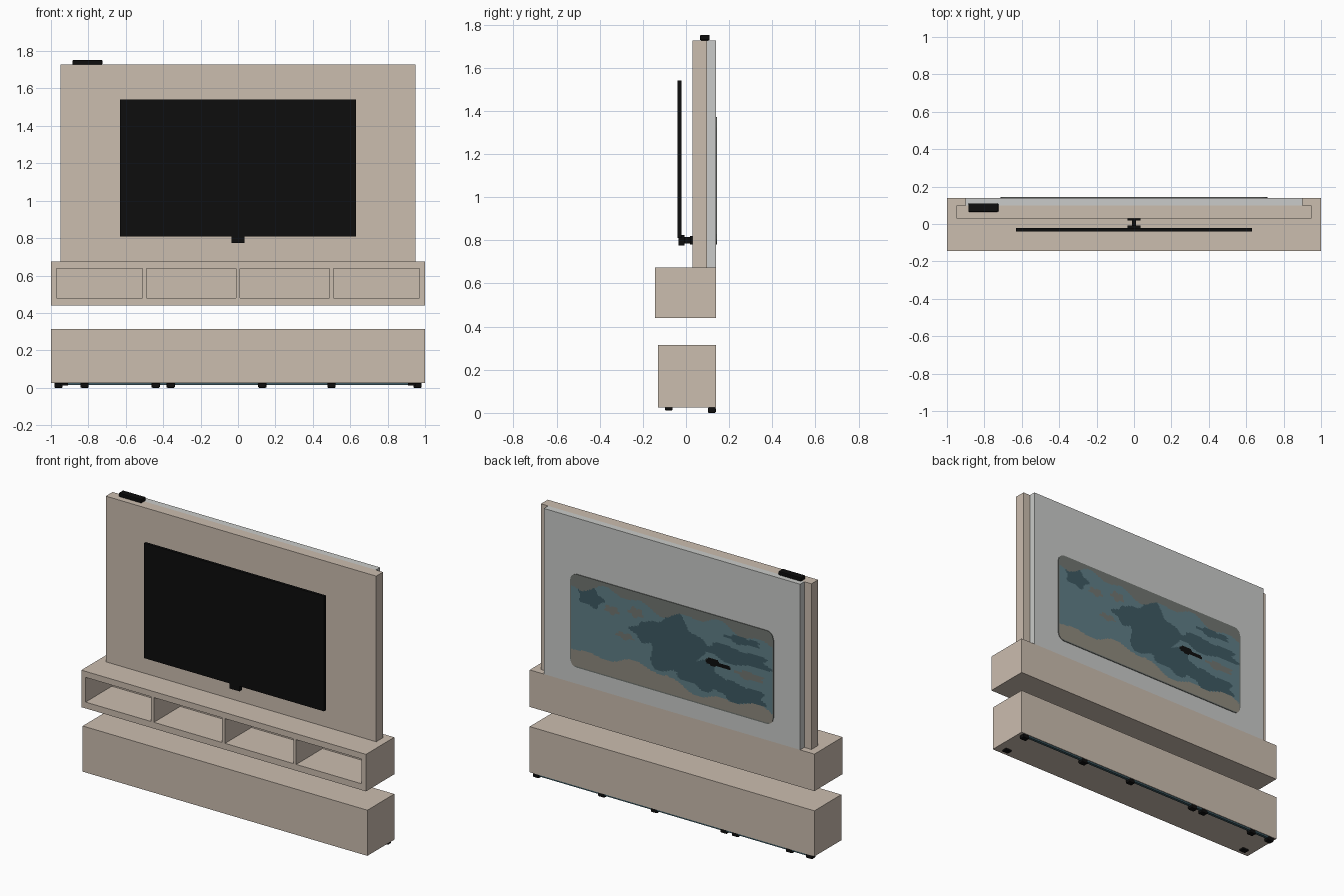
import bpy, bmesh, math
from mathutils import Matrix, Vector

if "Cube" in bpy.data.objects:
    bpy.data.objects.remove(bpy.data.objects["Cube"])


def mat(name, r, g, b):
    m = bpy.data.materials.new(name)
    m.diffuse_color = (r, g, b, 1)
    m.use_nodes = True
    m.node_tree.nodes["Principled BSDF"].inputs["Base Color"].default_value = m.diffuse_color
    return m


TAN = mat("beige_laminate", 0.60, 0.51, 0.43)
GREY = mat("pale_grey", 0.59, 0.60, 0.585)
BLACK = mat("black", 0.004, 0.004, 0.004)
TEAL = mat("teal", 0.117, 0.212, 0.242)
DEEP = mat("deep_teal", 0.048, 0.102, 0.125)
SAND = mat("grey_sand", 0.279, 0.258, 0.212)
OLIVE = mat("olive_grey", 0.165, 0.18, 0.165)


def add_box(bm, x0, x1, y0, y1, z0, z1):
    c = Vector(((x0 + x1) / 2, (y0 + y1) / 2, (z0 + z1) / 2))
    bmesh.ops.create_cube(bm, size=1, matrix=Matrix.Translation(c) @
                          Matrix.Diagonal((x1 - x0, y1 - y0, z1 - z0, 1)))


def finish(name, bm, *mats):
    me = bpy.data.meshes.new(name)
    bm.to_mesh(me)
    bm.free()
    ob = bpy.data.objects.new(name, me)
    for m in mats:
        me.materials.append(m)
    bpy.context.collection.objects.link(ob)
    return ob


def boxes(name, m, *dims, bevel=0):
    bm = bmesh.new()
    for d in dims:
        add_box(bm, *d)
    ob = finish(name, bm, m)
    if bevel:
        b = ob.modifiers.new("bevel", "BEVEL")
        b.width, b.segments = bevel, 2
    return ob


# Floor cabinet
boxes("lower_cabinet", TAN, (-1, 1, -0.13, 0.14, 0.025, 0.315))
boxes("rear_skid", DEEP, (-0.98, 0.98, 0.118, 0.136, 0.014, 0.025))

# Small feet under the cabinet
back_feet = [(x, 0.12, 0.0) for x in (-0.96, -0.82, -0.44, -0.36, 0.13, 0.5, 0.96)]
front_feet = [(x, -0.08, 0.012) for x in (-0.93, 0.93)]
boxes("feet", BLACK, *[(x - 0.022, x + 0.022, y - 0.018, y + 0.018, z, 0.025)
                       for x, y, z in back_feet + front_feet], bevel=0.004)

# Floating shelf with four open compartments
shelf = boxes("floating_shelf", TAN, (-1, 1, -0.144, 0.14, 0.44, 0.675))
cutter = boxes("compartment_cutter", TAN, *[
    (x0, x1, -0.2, 0.12, 0.48, 0.637)
    for x0, x1 in ((-0.97, -0.51), (-0.49, -0.01), (0.01, 0.49), (0.51, 0.97))])
cutter.hide_render = True
cutter.display_type = "WIRE"
cut = shelf.modifiers.new("compartments", "BOOLEAN")
cut.operation, cut.object, cut.solver = "DIFFERENCE", cutter, "EXACT"

# Wall panels
boxes("front_wall_panel", TAN, (-0.95, 0.95, 0.03, 0.098, 0.675, 1.727))
boxes("rear_wall_panel", GREY, (-0.90, 0.90, 0.098, 0.14, 0.675, 1.727))

# Television and its bracket
boxes("screen", BLACK, (-0.632, 0.632, -0.04, -0.022, 0.81, 1.54))
boxes("screen_bracket", BLACK,
      (-0.035, 0.035, -0.035, -0.008, 0.775, 0.825),
      (-0.012, 0.012, -0.008, 0.018, 0.785, 0.815),
      (-0.035, 0.035, 0.018, 0.03, 0.78, 0.82))

# Box on top of the panel
boxes("top_box", BLACK, (-0.885, -0.725, 0.065, 0.11, 1.727, 1.752), bevel=0.005)

# Painted aquarium scene on the back, rounded rectangle
HW, Z0, Z1, R = 0.715, 0.78, 1.372, 0.05
NX, NZ = 180, 74
BLOBS = [  # x, z, half width, half height
    (0.57, 1.25, 0.085, 0.055), (-0.02, 1.10, 0.20, 0.19), (0.16, 1.13, 0.12, 0.06),
    (-0.45, 1.15, 0.24, 0.05), (-0.48, 0.92, 0.18, 0.06), (-0.2, 0.97, 0.16, 0.09),
    (-0.5, 1.26, 0.12, 0.025)]
ISLES = [(0.42, 1.21, 0.05, 0.025), (0.25, 1.24, 0.05, 0.03),
         (0.33, 1.07, 0.06, 0.02), (-0.55, 1.05, 0.10, 0.025)]
FISH = [(-0.29, 1.07, 0.05, 0.024), (-0.37, 1.062, 0.045, 0.014)]


def inside(x, z, shapes, wobble=0.0):
    for cx, cz, a, b in shapes:
        u, v = (x - cx) / a, (z - cz) / b
        if math.hypot(u, v) < 1 + wobble * math.sin(5 * math.atan2(v, u) + 9 * cx):
            return True
    return False


def scene_colour(x, z):
    top = 0.065 + 0.025 * math.sin(9 * x + 1) + 0.02 * math.sin(23 * x)
    low = 0.10 + 0.06 * x + 0.03 * math.sin(8 * x) + 0.015 * math.sin(21 * x + 2)
    if inside(x, z, FISH):
        return 4
    if z > Z1 - top or min(HW - abs(x), z - Z0) < 0.008:
        return 3
    if z < Z0 + low:
        return 2
    if inside(x, z, BLOBS, 0.18):
        return 1
    return 3 if inside(x, z, ISLES, 0.2) else 0


bm = bmesh.new()
grid = []
for i in range(NX + 1):
    x = HW * math.sin(math.pi / 2 * (2 * i / NX - 1)) if i in (0, NX) else HW * (2 * i / NX - 1)
    d = max(0, R - (HW - abs(x)))
    trim = R - math.sqrt(max(0, R * R - d * d))
    lo, hi = Z0 + trim, Z1 - trim
    grid.append([bm.verts.new((x, 0.144, lo + (hi - lo) * j / NZ)) for j in range(NZ + 1)])
for i in range(NX):
    for j in range(NZ):
        f = bm.faces.new((grid[i][j], grid[i][j + 1], grid[i + 1][j + 1], grid[i + 1][j]))
        c = f.calc_center_median()
        f.material_index = scene_colour(c.x, c.z)
# thin rim joining the plate to the panel
rim = [e for e in bm.edges if e.is_boundary]
ext = bmesh.ops.extrude_edge_only(bm, edges=rim)["geom"]
for v in ext:
    if isinstance(v, bmesh.types.BMVert):
        v.co.y = 0.14
    elif isinstance(v, bmesh.types.BMFace):
        v.material_index = 3
bmesh.ops.recalc_face_normals(bm, faces=bm.faces)
finish("painted_scene", bm, TEAL, DEEP, SAND, OLIVE, BLACK)
